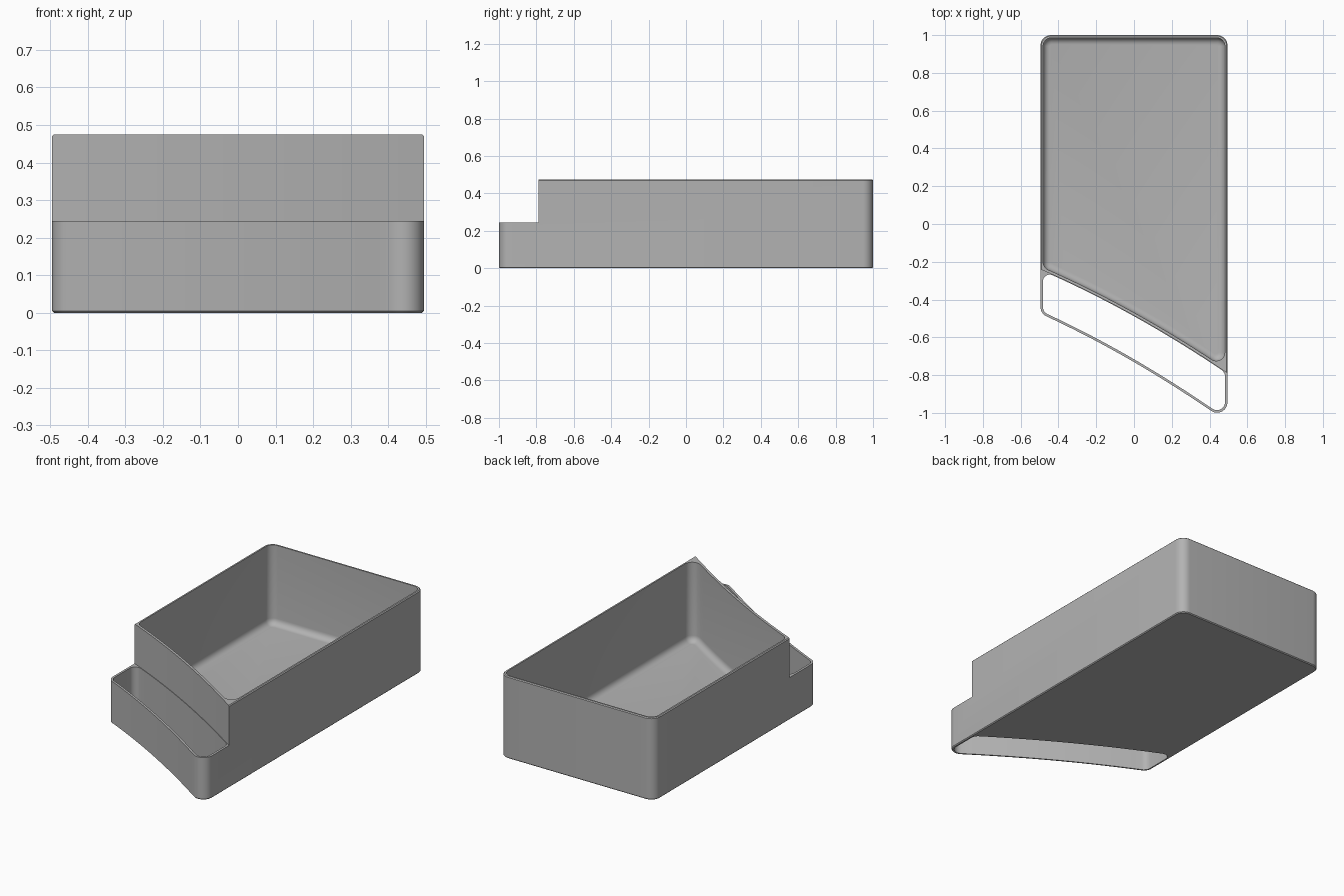
import bpy, bmesh, math
from mathutils import Vector

W, BACK, TOP, LIP = 0.495, 1.0, 0.475, 0.245   # half width, back, bin height, pocket height
WALL, FLOOR = 0.014, 0.016

if "Cube" in bpy.data.objects:
    bpy.data.objects.remove(bpy.data.objects["Cube"])

grey = bpy.data.materials.new("plain_grey")
grey.use_nodes = True
COLOUR = (0.45, 0.45, 0.45, 1)
grey.diffuse_color = COLOUR
grey.node_tree.nodes["Principled BSDF"].inputs["Base Color"].default_value = COLOUR


def front(x, d=0.0):
    """Slanted, slightly hollow front line, moved sideways by d."""
    slope = -0.5556 - 0.244 * x
    return Vector((x, -0.485 - 0.5556 * x - 0.122 * x * x + d * math.hypot(1, slope)))


def fillet(p, before, after, r, steps=8):
    """Arc replacing the corner p."""
    u, v = (before - p).normalized(), (after - p).normalized()
    half = u.angle(v) / 2
    t = r / math.tan(half)
    centre = p + (u + v).normalized() * (r / math.sin(half))
    a, b = p + u * t - centre, p + v * t - centre
    total = a.angle(b)
    return [centre + (a * math.sin(total * (1 - i / steps)) + b * math.sin(total * i / steps))
            / math.sin(total) for i in range(steps + 1)]


def slanted_edge(w, d, r_left, r_right):
    """Slanted line from left to right with rounded ends."""
    out, e = -1 if d < -0.1 or d >= 0 else 1, 0.07
    side = Vector((0, -out))
    pl, pr = front(-w, d), front(w, d)
    left = fillet(pl, pl + side, front(-w + e, d), r_left)
    right = fillet(pr, front(w - e, d), pr + side, r_right)
    x0, x1 = left[-1].x, right[0].x
    return left + [front(x0 + (x1 - x0) * i / 24, d) for i in range(1, 24)] + right


def bin_outline(w, back, d, r):
    """Slanted front and square back, all corners rounded."""
    bl, br = Vector((-w, back)), Vector((w, back))
    return (slanted_edge(w, d, r, r)
            + fillet(br, br - Vector((0, 1)), bl, r)
            + fillet(bl, br, bl - Vector((0, 1)), r))


def loft(name, rings):
    """Closed solid through (outline, z) rings."""
    bm = bmesh.new()
    loops = [[bm.verts.new((p.x, p.y, z)) for p in pts] for pts, z in rings]
    for lo, hi in zip(loops, loops[1:]):
        for i in range(len(lo)):
            j = (i + 1) % len(lo)
            bm.faces.new((lo[i], lo[j], hi[j], hi[i]))
    bm.faces.new(loops[0][::-1])
    bm.faces.new(loops[-1])
    bmesh.ops.recalc_face_normals(bm, faces=bm.faces)
    mesh = bpy.data.meshes.new(name)
    bm.to_mesh(mesh)
    bm.free()
    mesh.materials.append(grey)
    ob = bpy.data.objects.new(name, mesh)
    bpy.context.collection.objects.link(ob)
    return ob


# Outer shell with softened bottom and top edges
def shell_ring(inset):
    return bin_outline(W - inset, BACK - inset, -0.215 + inset, 0.055 - inset)

S = 0.005
storage_bin = loft("storage_bin", [(shell_ring(S), 0), (shell_ring(0), S),
                                   (shell_ring(0), TOP - S), (shell_ring(S), TOP)])

# Step that lowers the front pocket
edge = [front(-0.6 + 1.2 * i / 40) for i in range(41)]
step_outline = edge + [Vector((0.6, -2)), Vector((-0.6, -2))]
step_cutter = loft("step_cutter", [(step_outline, LIP), (step_outline, 1)])

# Main cavity with a rounded floor edge
R = 0.036
def cavity_ring(inset):
    k = WALL + inset
    return bin_outline(W - k, BACK - k, k, 0.045 - inset)

rings = [(cavity_ring(R * (1 - math.sin(a))), FLOOR + R * (1 - math.cos(a)))
         for a in (math.pi / 2 * i / 6 for i in range(7))]
cavity_cutter = loft("cavity_cutter", rings + [(cavity_ring(0), 1)])

# Bottomless pocket in front of the slanted wall
pocket = (slanted_edge(W - 0.013, -0.202, 0.043, 0.043)
          + slanted_edge(W - 0.013, -0.003, 0.035, 0.045)[::-1])
pocket_cutter = loft("pocket_cutter", [(pocket, -0.5), (pocket, 1)])
pocket_top = LIP + 0.05
for v in pocket_cutter.data.vertices:
    v.co.z = min(v.co.z, pocket_top)

# Carve the shell
bpy.context.view_layer.objects.active = storage_bin
for cutter in (step_cutter, cavity_cutter, pocket_cutter):
    cutter.hide_render = True
    mod = storage_bin.modifiers.new(cutter.name, "BOOLEAN")
    mod.operation, mod.solver, mod.object = "DIFFERENCE", "EXACT", cutter
    bpy.ops.object.modifier_apply(modifier=mod.name)
    bpy.data.objects.remove(cutter)

bpy.ops.object.select_all(action="DESELECT")
storage_bin.select_set(True)
bpy.ops.object.shade_smooth_by_angle(angle=math.radians(35))
